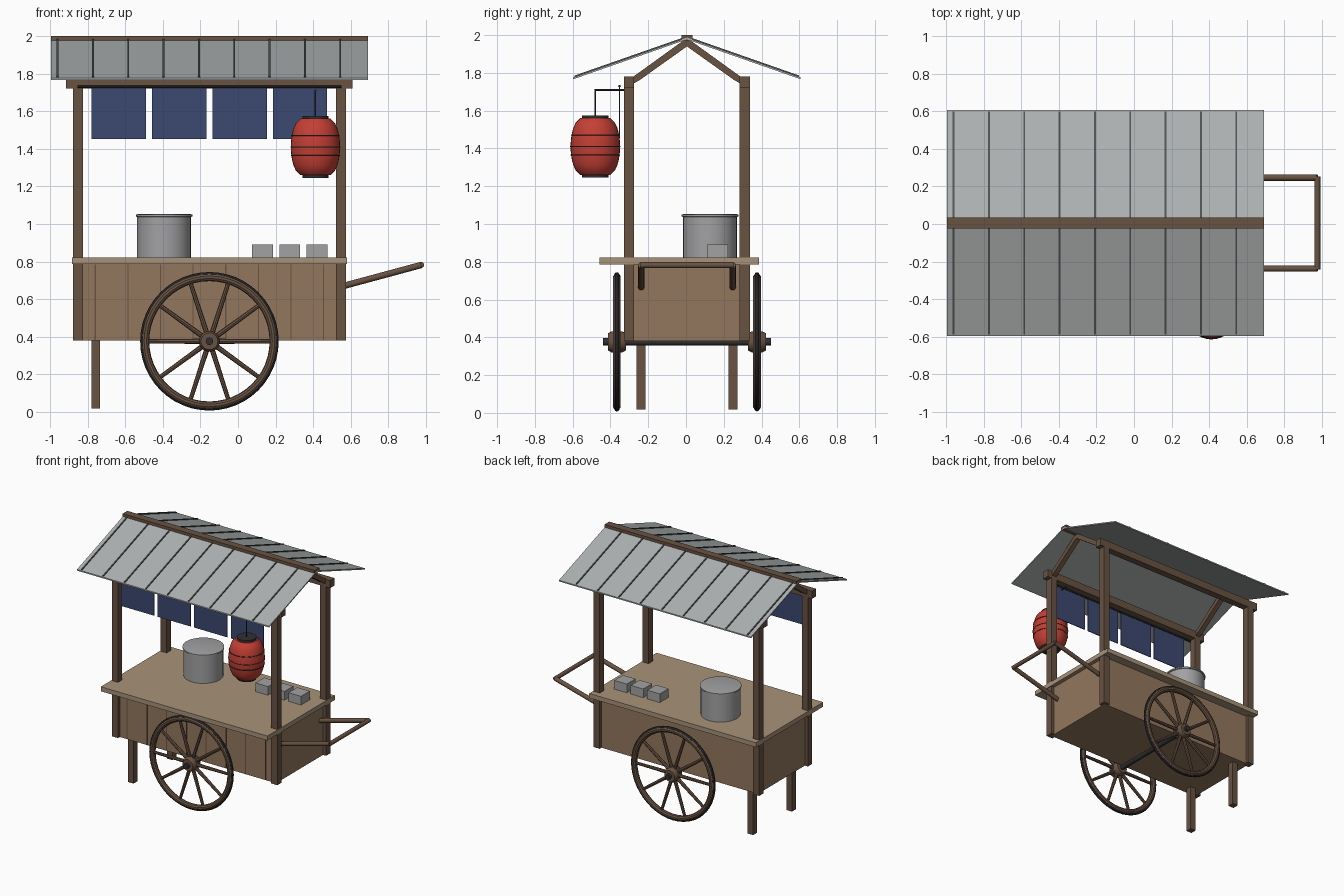
import bpy, bmesh, math
from mathutils import Vector, Matrix

if "Cube" in bpy.data.objects:
    bpy.data.objects.remove(bpy.data.objects["Cube"])

CX, CY = -0.152, 0.005          # centre of the cart body


def mat(name, r, g, b):
    m = bpy.data.materials.new(name)
    m.diffuse_color = (r, g, b, 1)
    m.use_nodes = True
    m.node_tree.nodes["Principled BSDF"].inputs["Base Color"].default_value = m.diffuse_color
    return m


DARK_WOOD = mat("dark_wood", 0.14, 0.085, 0.055)
PANEL_WOOD = mat("panel_wood", 0.29, 0.185, 0.11)
TOP_WOOD = mat("counter_wood", 0.39, 0.29, 0.19)
IRON = mat("iron", 0.03, 0.03, 0.033)
CLOTH = mat("blue_cloth", 0.045, 0.065, 0.16)
PAPER = mat("red_paper", 0.55, 0.05, 0.035)
TIN = mat("tin", 0.42, 0.44, 0.44)
SEAM = mat("tin_seam", 0.08, 0.085, 0.085)
STEEL = mat("steel", 0.36, 0.36, 0.37)


def finish(name, bm, m, smooth=False):
    bmesh.ops.recalc_face_normals(bm, faces=bm.faces)
    me = bpy.data.meshes.new(name)
    bm.to_mesh(me)
    bm.free()
    ob = bpy.data.objects.new(name, me)
    bpy.context.collection.objects.link(ob)
    me.materials.append(m)
    if smooth:
        bpy.ops.object.select_all(action='DESELECT')
        ob.select_set(True)
        bpy.context.view_layer.objects.active = ob
        bpy.ops.object.shade_smooth_by_angle(angle=math.radians(35))
    return ob


def box(name, x, y, z, m):
    """Box from (min, max) pairs."""
    bm = bmesh.new()
    lo, hi = Vector((x[0], y[0], z[0])), Vector((x[1], y[1], z[1]))
    bmesh.ops.create_cube(bm, size=1, matrix=Matrix.Translation((lo + hi) / 2)
                          @ Matrix.Diagonal((*(hi - lo), 1)))
    return finish(name, bm, m)


def rod_into(bm, p, q, r, r2=None, n=12):
    p, q = Vector(p), Vector(q)
    d = q - p
    rot = d.to_track_quat('Z', 'Y').to_matrix().to_4x4()
    bmesh.ops.create_cone(bm, cap_ends=True, segments=n, radius1=r, radius2=r if r2 is None else r2,
                          depth=d.length, matrix=Matrix.Translation((p + q) / 2) @ rot)


def rod(name, p, q, r, m, n=12):
    bm = bmesh.new()
    rod_into(bm, p, q, r, n=n)
    return finish(name, bm, m, True)


def prism_x(name, profile, x, m):
    """Closed (y, z) profile extruded along x."""
    bm = bmesh.new()
    f = bm.faces.new([bm.verts.new((x[0], a, b)) for a, b in profile])
    g = bmesh.ops.extrude_face_region(bm, geom=[f])['geom']
    bmesh.ops.translate(bm, vec=(x[1] - x[0], 0, 0), verts=[v for v in g if isinstance(v, bmesh.types.BMVert)])
    return finish(name, bm, m)


def lathe(name, profile, loc, m, axis='Z', n=32, closed=False):
    """Spin an (r, h) profile around an axis."""
    bm = bmesh.new()
    vs = [bm.verts.new((r, 0, h)) for r, h in profile]
    es = [bm.edges.new(p) for p in zip(vs, vs[1:] + vs[:1] if closed else vs[1:])]
    bmesh.ops.spin(bm, geom=vs + es, cent=(0, 0, 0), axis=(0, 0, 1), angle=math.tau, steps=n)
    bmesh.ops.remove_doubles(bm, verts=bm.verts, dist=1e-5)
    if axis == 'Y':
        bm.transform(Matrix.Rotation(math.pi / 2, 4, 'X'))
    bm.transform(Matrix.Translation(loc))
    return finish(name, bm, m, True)


def ring(name, R, r, loc, m, axis='Z', n=40, k=10):
    prof = [(R + r * math.cos(i * math.tau / k), r * math.sin(i * math.tau / k)) for i in range(k)]
    return lathe(name, prof, loc, m, axis, n, True)


# body, plank joints and counter
box("cart_body", (CX - 0.70, CX + 0.70), (CY - 0.31, CY + 0.31), (0.38, 0.79), PANEL_WOOD)
for i in range(8):
    x = CX + (i - 3.5) * 0.1735
    box("plank_joint", (x - 0.003, x + 0.003), (CY - 0.313, CY - 0.305), (0.382, 0.785), DARK_WOOD)
box("counter", (CX - 0.732, CX + 0.732), (-0.459, 0.386), (0.786, 0.822), TOP_WOOD)

# posts, eave beams, legs, rafters
for s in (-1, 1):
    y = CY + s * 0.306
    for t in (-1, 1):
        x = CX + t * 0.70
        box("corner_post", (x - 0.027, x + 0.027), (y - 0.027, y + 0.027), (0.38, 1.73), DARK_WOOD)
        prism_x("rafter", [(y - s * 0.015, 1.775), (CY, 1.985), (CY, 1.94), (CY + s * 0.25, 1.762), (CY + s * 0.28, 1.745)],
                (x - 0.02, x + 0.02), DARK_WOOD)
    box("eave_beam", (CX - 0.762, CX + 0.762), (y - 0.027, y + 0.027), (1.72, 1.78), DARK_WOOD)
    yl = CY + s * 0.244
    box("support_leg", (-0.78, -0.733), (yl - 0.024, yl + 0.024), (0.018, 0.40), DARK_WOOD)

# tin roof with standing seams
for s in (-1, 1):
    def slope(a, b, lift, thick):
        pts = [(a, lift), (b, lift), (b, lift - thick), (a, lift - thick)]
        return [(CY + s * d, 1.987 - 0.35 * d + h) for d, h in pts]
    prism_x("roof_panel", slope(0, 0.602, 0, 0.01), (-0.996, 0.691), TIN)
    for i in range(9):
        x = -0.96 + i * 0.188
        prism_x("roof_seam", slope(0.01, 0.594, 0.007, 0.01), (x - 0.005, x + 0.005), SEAM)
box("ridge_beam", (-0.996, 0.691), (CY - 0.029, CY + 0.029), (1.970, 2.0), DARK_WOOD)

# wheels and axle
WZ = 0.376
for s in (-1, 1):
    y = CY + s * 0.371
    c = (CX, y, WZ)
    ring("wheel_rim", 0.341, 0.021, c, DARK_WOOD, 'Y', 48)
    ring("wheel_tyre", 0.355, 0.0135, c, IRON, 'Y', 48)
    lathe("wheel_hub", [(0, -0.048), (0.045, -0.048), (0.055, -0.03), (0.055, 0.03), (0.045, 0.048), (0, 0.048)],
          c, DARK_WOOD, 'Y', 20)
    bm = bmesh.new()
    for i in range(10):
        a = i * math.tau / 10
        d = Vector((math.cos(a), 0, math.sin(a)))
        rod_into(bm, Vector(c) + d * 0.04, Vector(c) + d * 0.335, 0.014, 0.011, 8)
    finish("wheel_spokes", bm, DARK_WOOD, True)
rod("axle", (CX, CY - 0.444, WZ), (CX, CY + 0.444, WZ), 0.02, IRON, 16)

# pull handle
for s in (-1, 1):
    y = CY + s * 0.242
    rod("handle_arm", (0.53, y, 0.662), (0.975, y, 0.782), 0.017, DARK_WOOD)
rod("handle_grip", (0.975, CY - 0.247, 0.782), (0.975, CY + 0.247, 0.782), 0.016, DARK_WOOD)

# cloth curtain on its rod
rod("curtain_rod", (CX - 0.703, -0.352, 1.73), (CX + 0.703, -0.352, 1.73), 0.007, IRON, 8)
for i in range(4):
    x = CX + (i - 1.5) * 0.3215
    box("curtain_panel", (x - 0.1445, x + 0.1445), (-0.355, -0.349), (1.452, 1.73), CLOTH)

# lantern on its bracket
LX, LY, LZ = 0.412, -0.48, 1.41
rod("lantern_arm", (LX, -0.30, 1.71), (LX, LY - 0.004, 1.71), 0.005, IRON, 8)
rod("lantern_hook", (LX, LY, 1.71), (LX, LY, 1.56), 0.004, IRON, 8)


def bulge(h):
    return 0.07 + 0.061 * math.sqrt(max(0, 1 - (h / 0.152) ** 2))


hs = [-0.15 + i * 0.025 for i in range(13)]
lathe("lantern_body", [(0, hs[0])] + [(bulge(h), h) for h in hs] + [(0, hs[-1])], (LX, LY, LZ), PAPER)
for s in (-1, 1):
    z = LZ + s * 0.154
    rod("lantern_cap", (LX, LY, z - 0.011), (LX, LY, z + 0.011), 0.07, IRON, 32)
for h in (0.06, 0.0, -0.045):
    ring("lantern_hoop", bulge(h), 0.003, (LX, LY, LZ + h), IRON, n=32, k=6)

# pot and small trays on the counter
lathe("pot", [(0, 0), (0.143, 0), (0.143, 0.215), (0.150, 0.218), (0.150, 0.228), (0.142, 0.23), (0, 0.23)],
      (-0.393, 0.127, 0.822), STEEL)
for i in range(3):
    x = 0.13 + i * 0.145
    box("tray", (x - 0.055, x + 0.055), (0.112, 0.222), (0.822, 0.891), STEEL)
